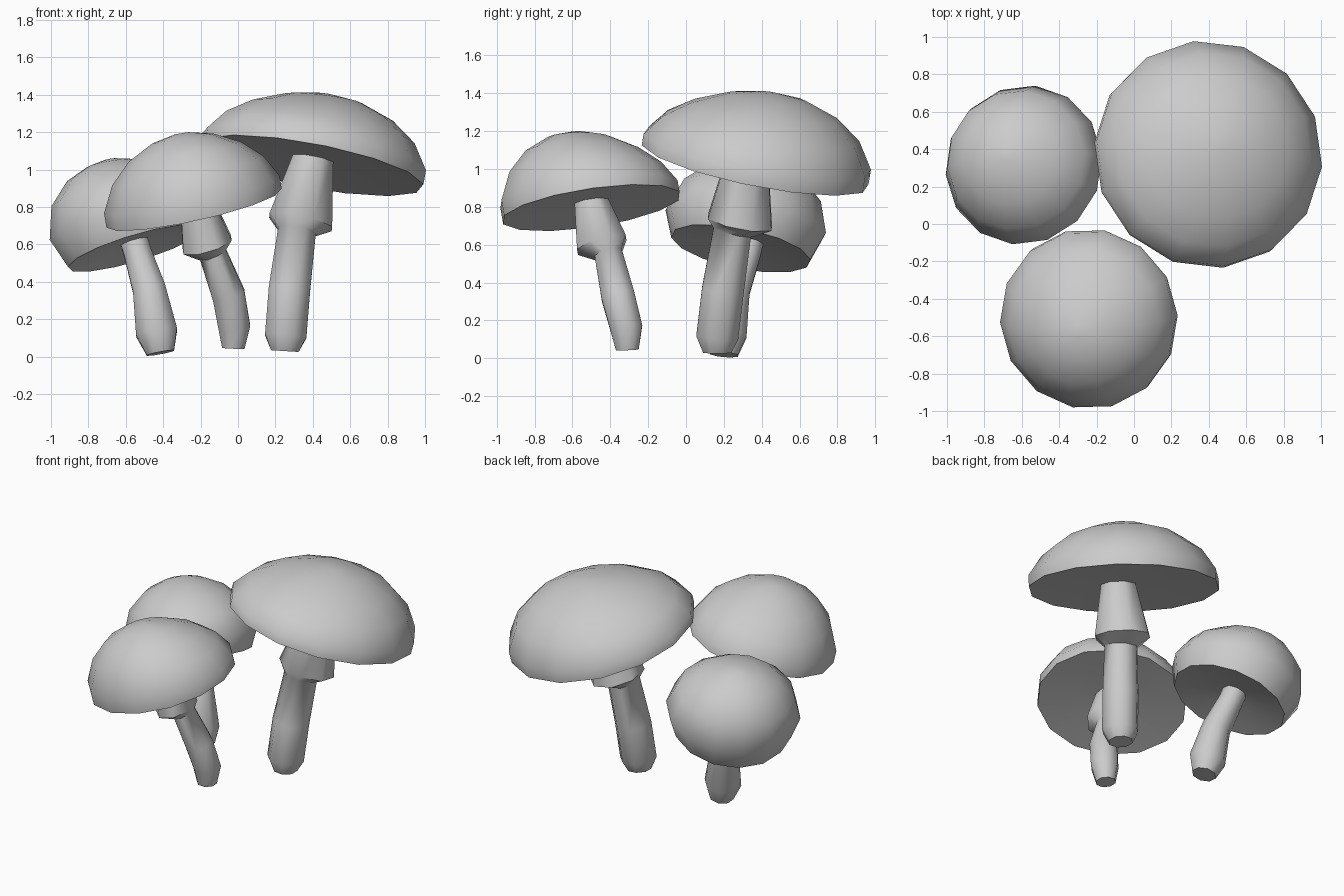
import bpy, bmesh, math
from mathutils import Vector

cube = bpy.data.objects.get("Cube")
if cube:
    bpy.data.objects.remove(cube, do_unlink=True)

grey = bpy.data.materials.new("plain_grey")
grey.use_nodes = True
grey.diffuse_color = (0.6, 0.6, 0.6, 1)
grey.node_tree.nodes["Principled BSDF"].inputs["Base Color"].default_value = (0.6, 0.6, 0.6, 1)

UP = Vector((0, 0, 1))


def loft(name, rings, sides, turn=0.0):
    """Skin a stack of (centre, axis, radius) rings and close both ends."""
    bm = bmesh.new()
    loops = []
    for centre, axis, radius in rings:
        tilt = UP.rotation_difference(axis)
        angles = [turn + math.tau * i / sides for i in range(sides)]
        loops.append([bm.verts.new(centre + tilt @ Vector((radius * math.cos(a), radius * math.sin(a), 0)))
                      for a in angles])
    for low, high in zip(loops, loops[1:]):
        for i in range(sides):
            j = (i + 1) % sides
            bm.faces.new((low[i], low[j], high[j], high[i]))
    bm.faces.new(loops[0][::-1])
    bm.faces.new(loops[-1])
    bmesh.ops.recalc_face_normals(bm, faces=bm.faces)
    mesh = bpy.data.meshes.new(name)
    bm.to_mesh(mesh)
    bm.free()
    mesh.materials.append(grey)
    obj = bpy.data.objects.new(name, mesh)
    bpy.context.collection.objects.link(obj)
    bpy.ops.object.select_all(action="DESELECT")
    obj.select_set(True)
    bpy.context.view_layer.objects.active = obj
    bpy.ops.object.shade_smooth_by_angle(angle=math.radians(50))


# Cap profiles as fractions of radius and height, from the hollow underside up
OPEN_DOME = [(0.25, 0.06), (0.99, 0), (0.99, 0.18), (0.85, 0.5), (0.63, 0.75), (0.34, 0.93), (0.07, 1)]
ROUND_DOME = [(0.25, 0.08), (0.87, 0), (1, 0.3), (0.87, 0.62), (0.6, 0.84), (0.32, 0.95), (0.08, 1)]


def cap(name, profile, base, apex, lean, top_lean, radius, turn):
    """The rings run from base to apex while their tilt eases from lean to top_lean."""
    rings = []
    for r, h in profile:
        axis = Vector((*lean, 1)).lerp(Vector((*top_lean, 1)), h).normalized()
        rings.append((Vector(base).lerp(Vector(apex), h), axis, r * radius))
    loft(name, rings, 14, turn)


def stem(name, path):
    """Each path entry is x, y, z, radius."""
    pts = [Vector(p[:3]) for p in path]
    rings = []
    for i, p in enumerate(path):
        axis = (pts[min(i + 1, len(pts) - 1)] - pts[max(i - 1, 0)]).normalized()
        rings.append((pts[i], axis, p[3]))
    loft(name, rings, 8, math.pi / 8)


# Large mushroom with a flared collar
cap("large_cap", OPEN_DOME, (0.39, 0.365, 1.022), (0.46, 0.43, 1.405),
    (0.19, 0.2), (0.12, 0.1), 0.62, -0.1)
stem("large_stem", [
    (0.25, 0.165, 0.03, 0.08), (0.255, 0.165, 0.11, 0.12), (0.275, 0.195, 0.36, 0.12),
    (0.315, 0.245, 0.67, 0.11), (0.335, 0.285, 0.72, 0.185), (0.41, 0.33, 1.1, 0.11)])

# Medium mushroom with a flared collar
cap("medium_cap", OPEN_DOME, (-0.235, -0.5, 0.795), (-0.3, -0.57, 1.195),
    (-0.22, -0.15), (-0.16, 0), 0.485, 0.04)
stem("medium_stem", [
    (-0.025, -0.31, 0.045, 0.065), (-0.02, -0.315, 0.16, 0.092), (-0.05, -0.36, 0.33, 0.095),
    (-0.135, -0.41, 0.55, 0.08), (-0.165, -0.445, 0.6, 0.145), (-0.24, -0.52, 0.9, 0.08)])

# Small mushroom with a plain stem
cap("small_cap", ROUND_DOME, (-0.55, 0.29, 0.58), (-0.68, 0.375, 1.055),
    (-0.3, 0.2), (-0.15, 0.12), 0.432, 0.1)
stem("small_stem", [
    (-0.415, 0.2, 0.02, 0.08), (-0.435, 0.21, 0.13, 0.12), (-0.475, 0.25, 0.36, 0.095),
    (-0.535, 0.32, 0.55, 0.08), (-0.58, 0.355, 0.7, 0.08)])
